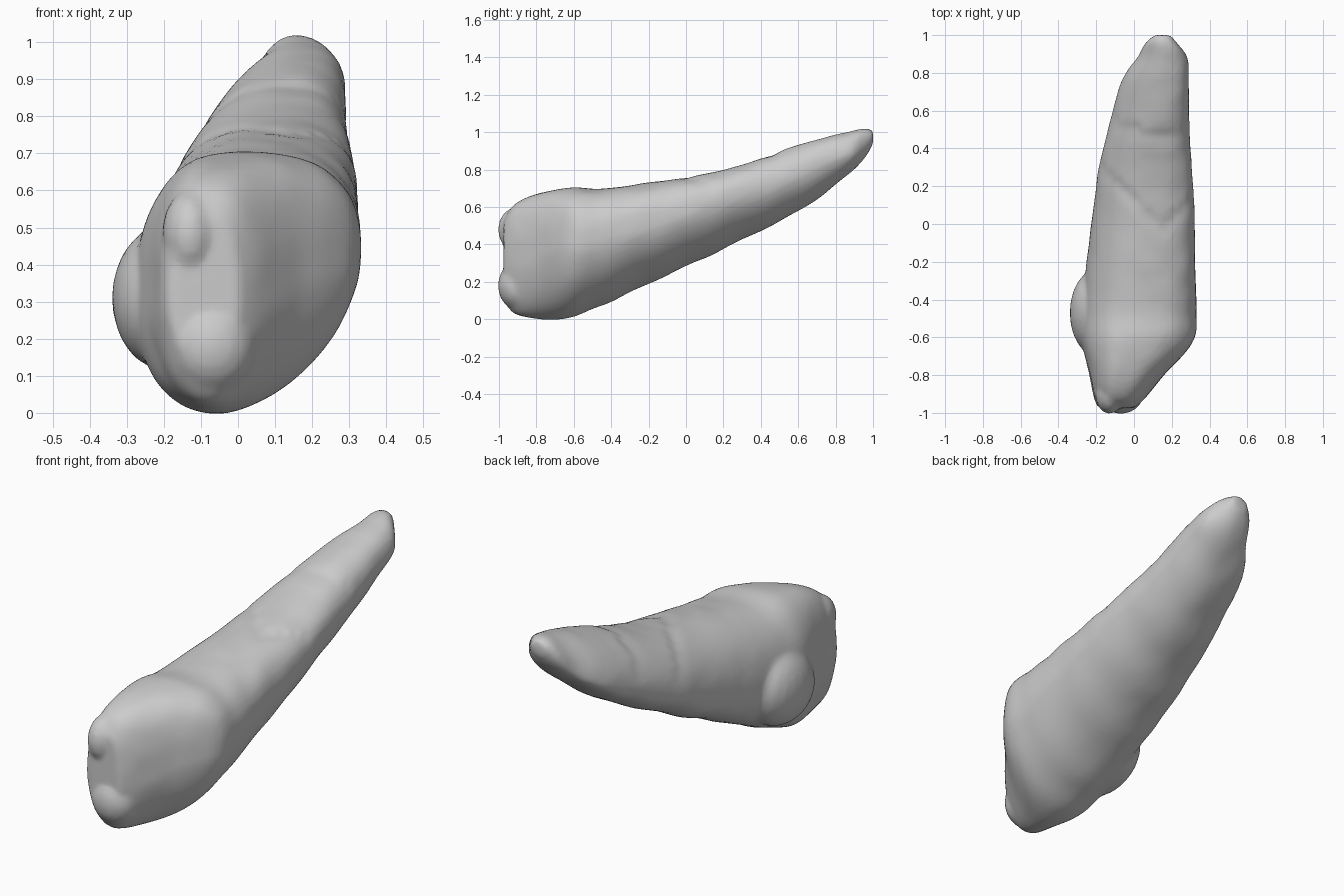
import bpy, bmesh, math
from mathutils import Vector, Matrix, noise

if "Cube" in bpy.data.objects:
    bpy.data.objects.remove(bpy.data.objects["Cube"])

# Stations along the body: y, left (x, z), right (x, z), top (x, z), bottom (x, z)
STATIONS = [
    (-0.975, -0.185, 0.32, 0.00, 0.30, -0.10, 0.53, -0.07, 0.11),
    (-0.92, -0.21, 0.32, 0.06, 0.31, -0.09, 0.61, -0.07, 0.035),
    (-0.80, -0.235, 0.30, 0.16, 0.35, -0.07, 0.67, -0.06, 0.00),
    (-0.62, -0.275, 0.29, 0.315, 0.41, -0.01, 0.703, -0.05, 0.010),
    (-0.45, -0.275, 0.31, 0.33, 0.44, 0.03, 0.697, -0.05, 0.075),
    (-0.20, -0.25, 0.38, 0.325, 0.51, 0.06, 0.73, -0.05, 0.19),
    (0.05, -0.22, 0.46, 0.32, 0.59, 0.09, 0.768, -0.02, 0.305),
    (0.30, -0.185, 0.56, 0.306, 0.68, 0.11, 0.825, 0.02, 0.425),
    (0.55, -0.125, 0.66, 0.293, 0.76, 0.14, 0.915, 0.07, 0.55),
    (0.75, -0.07, 0.74, 0.29, 0.85, 0.16, 0.975, 0.11, 0.68),
    (0.88, 0.015, 0.83, 0.283, 0.89, 0.16, 1.005, 0.14, 0.785),
    (0.96, 0.06, 0.92, 0.225, 0.94, 0.155, 1.02, 0.15, 0.87),
    (1.00, 0.11, 0.98, 0.19, 0.98, 0.15, 1.01, 0.15, 0.94),
]
SIDES, STEPS = 72, 6


def spline(a, b, c, d, t):
    """Catmull-Rom blend of four stations."""
    return [0.5 * (2 * q + (r - p) * t + (2 * p - 5 * q + 4 * r - s) * t * t
                   + (3 * q - p - 3 * r + s) * t ** 3) for p, q, r, s in zip(a, b, c, d)]


def power(v, n):
    return math.copysign(abs(v) ** (2 / n), v)


def ring(st):
    """Closed section through the four extreme points; boxier towards the front."""
    y, xl, zl, xr, zr, xt, zt, xb, zb = st
    front = min(max(0.5 - y * 0.8, 0), 1)
    pts = []
    for i in range(SIDES):
        a = 2 * math.pi * i / SIDES
        c, s = math.cos(a), math.sin(a)
        if s > 0:
            n = 2.3 + 0.5 * front if c > 0 else 1.85 + 0.55 * front
        else:
            n = 1.83 if c > 0 else 2.3
        c, s = power(c, n), power(s, n)
        side_x, side_z = (xr, zr) if c > 0 else (xl, zl)
        mid_x, end_z = (xt, zt) if s > 0 else (xb, zb)
        p = Vector((mid_x + (side_x - mid_x) * abs(c), y, side_z + (end_z - side_z) * abs(s)))
        # overlapping scar lips across the upper surface
        if s > 0.2:
            for line in (abs(p.x - 0.15), 0.48 + abs(p.x - 0.15) * 0.3):
                d = y - line
                if -0.1 < d < 0:
                    p.z -= 0.01 * (1 + d / 0.1)
        p += Vector((1, 0, 1)) * 0.004 * noise.noise(p * 9)
        # shallow terraces on the underside
        if s < -0.2:
            p.z += 0.003 * math.sin(2 * math.pi * (y + 0.6) / 0.27)
        pts.append(p)
    return pts


# Tapered body
bm = bmesh.new()
rows = []
last = len(STATIONS) - 1
for k in range(last):
    four = [STATIONS[min(max(k + o, 0), last)] for o in (-1, 0, 1, 2)]
    for j in range(STEPS):
        rows.append([bm.verts.new(p) for p in ring(spline(*four, j / STEPS))])
rows.append([bm.verts.new(p) for p in ring(STATIONS[-1])])
for r0, r1 in zip(rows, rows[1:]):
    for i in range(SIDES):
        j = (i + 1) % SIDES
        bm.faces.new((r0[i], r0[j], r1[j], r1[i]))
bm.faces.new(rows[0][::-1])
bm.faces.new(rows[-1])


def lump(center, radii, tilt=0.0):
    m = (Matrix.Translation(center) @ Matrix.Rotation(tilt, 4, 'X')
         @ Matrix.Diagonal((*radii, 1)))
    bmesh.ops.create_uvsphere(bm, u_segments=24, v_segments=16, radius=1, matrix=m)


# Two knobs on the blunt front and the swelling on the left flank
lump((-0.07, -0.90, 0.18), (0.12, 0.105, 0.13))
lump((-0.13, -0.90, 0.48), (0.075, 0.105, 0.12))
lump((-0.20, -0.47, 0.31), (0.14, 0.23, 0.19), 0.25)
bmesh.ops.recalc_face_normals(bm, faces=bm.faces)

mesh = bpy.data.meshes.new("tapered_body")
bm.to_mesh(mesh)
bm.free()
body = bpy.data.objects.new("tapered_body", mesh)
bpy.context.collection.objects.link(body)

# Fuse everything into one skin
remesh = body.modifiers.new("fuse", 'REMESH')
remesh.mode = 'VOXEL'
remesh.voxel_size = 0.016
remesh.use_smooth_shade = True
soften = body.modifiers.new("soften", 'SMOOTH')
soften.factor = 0.4
soften.iterations = 2
